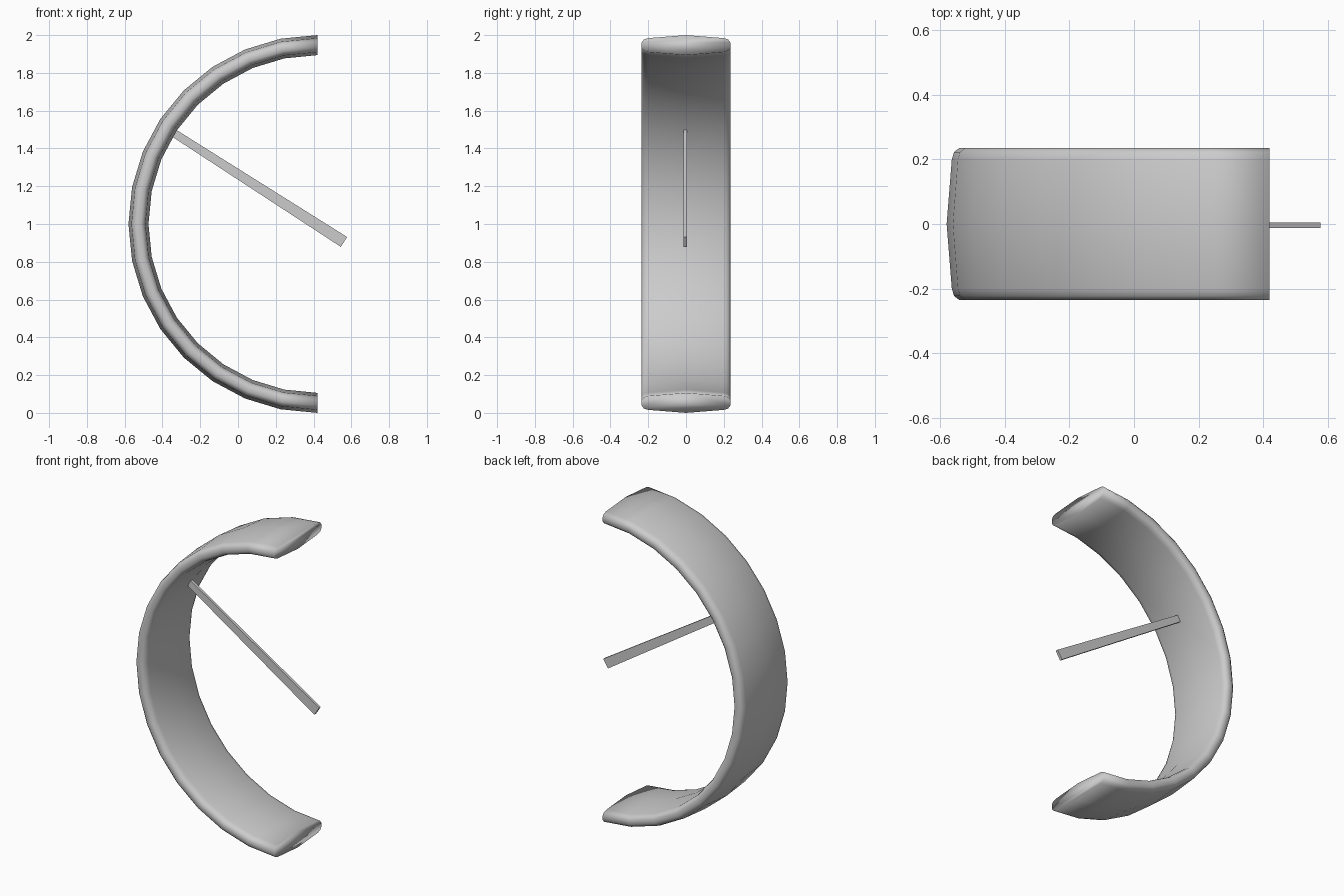
import bpy, bmesh
from math import sin, cos, pi
from mathutils import Vector

if "Cube" in bpy.data.objects:
    bpy.data.objects.remove(bpy.data.objects["Cube"])


def add_object(name, bm, smooth):
    bmesh.ops.recalc_face_normals(bm, faces=bm.faces)
    mesh = bpy.data.meshes.new(name)
    bm.to_mesh(mesh)
    bm.free()
    for p in mesh.polygons:
        p.use_smooth = smooth
    obj = bpy.data.objects.new(name, mesh)
    bpy.context.collection.objects.link(obj)
    return obj


# half ring: lens-shaped cross-section swept through 180 degrees
CX, CZ, R_MID, STEPS = 0.42, 1.0, 0.947, 16
quarter = [(0.0, 0.053), (0.2, 0.037), (0.223, 0.03), (0.235, 0.014)]
right = quarter + [(y, -r) for y, r in reversed(quarter)]
section = right + [(-y, r) for y, r in reversed(right[1:-1])]

bm = bmesh.new()
rings = []
for i in range(STEPS + 1):
    a = pi / 2 + pi * i / STEPS
    rings.append([bm.verts.new((CX + (R_MID + r) * cos(a), y,
                                CZ + (R_MID + r) * sin(a)))
                  for y, r in section])
n = len(section)
for a, b in zip(rings, rings[1:]):
    for j in range(n):
        k = (j + 1) % n
        bm.faces.new((a[j], a[k], b[k], b[j]))
# end caps
bm.faces.new(rings[0])
bm.faces.new(rings[-1])
add_object("half_ring", bm, True)

# tapered flat rod reaching from the inside of the ring past its open side
bm = bmesh.new()
tip, end = Vector((-0.345, 0, 1.485)), Vector((0.561, 0, 0.905))
d = (end - tip).normalized()
side = Vector((-d.z, 0, d.x))
loops = []
for p, w in ((tip, 0.042), (end, 0.062)):
    loops.append([bm.verts.new(p + side * (s * w / 2) + Vector((0, y, 0)))
                  for s, y in ((-1, -0.012), (1, -0.012), (1, 0.005), (-1, 0.005))])
for j in range(4):
    k = (j + 1) % 4
    bm.faces.new((loops[0][j], loops[0][k], loops[1][k], loops[1][j]))
bm.faces.new(loops[0])
bm.faces.new(loops[1])
add_object("rod", bm, False)
